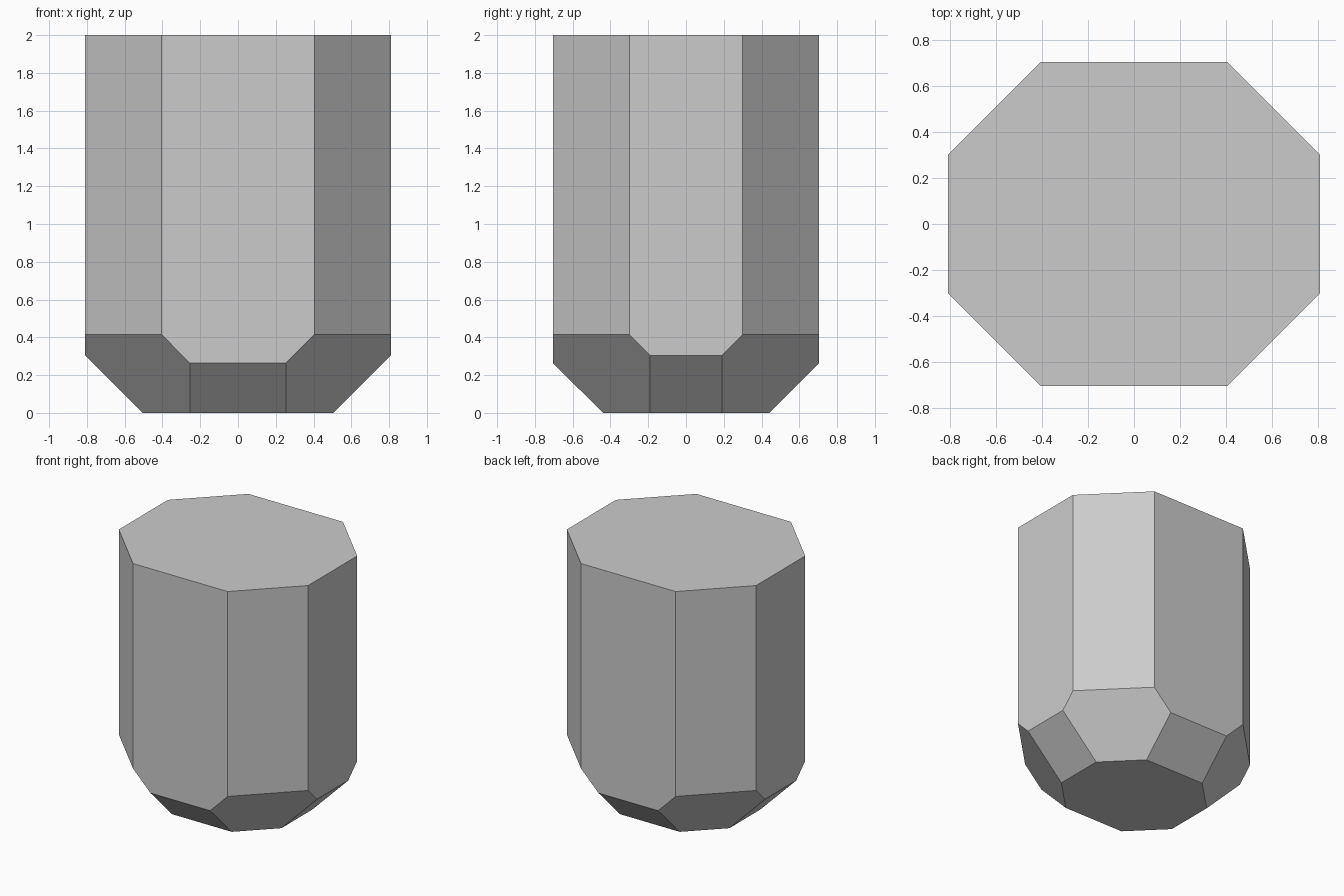
import bpy, bmesh
from mathutils import Vector

if "Cube" in bpy.data.objects:
    bpy.data.objects.remove(bpy.data.objects["Cube"])

HX, HY, DIAG, HEIGHT = 0.81, 0.705, 1.11, 2.0

bm = bmesh.new()

# Solid block to be cut down by planes
bmesh.ops.create_cube(bm, size=2.0)
for v in bm.verts:
    v.co = (v.co.x * HX, v.co.y * HY, (v.co.z + 1) * HEIGHT / 2)


def cut(normal, offset):
    """Slice away everything beyond normal . p = offset and cap the cut."""
    n = Vector(normal)
    point = n * (offset / n.length_squared)
    geom = bm.verts[:] + bm.edges[:] + bm.faces[:]
    res = bmesh.ops.bisect_plane(bm, geom=geom, dist=1e-5, plane_co=point,
                                 plane_no=n.normalized(), clear_outer=True)
    edges = [e for e in res["geom_cut"] if isinstance(e, bmesh.types.BMEdge)]
    bmesh.ops.holes_fill(bm, edges=edges, sides=0)


for sx in (-1, 1):
    # Vertical corners, then the chamfers under them
    for sy in (-1, 1):
        cut((sx, sy, 0), DIAG)
        cut((sx, sy, -1), 0.695)
    # Chamfers under the flat sides
    cut((sx, 0, -1), 0.505)
    cut((0, sx, -1), 0.44)

bmesh.ops.recalc_face_normals(bm, faces=bm.faces[:])
mesh = bpy.data.meshes.new("faceted_body")
bm.to_mesh(mesh)
bm.free()
bpy.context.collection.objects.link(bpy.data.objects.new("faceted_body", mesh))
